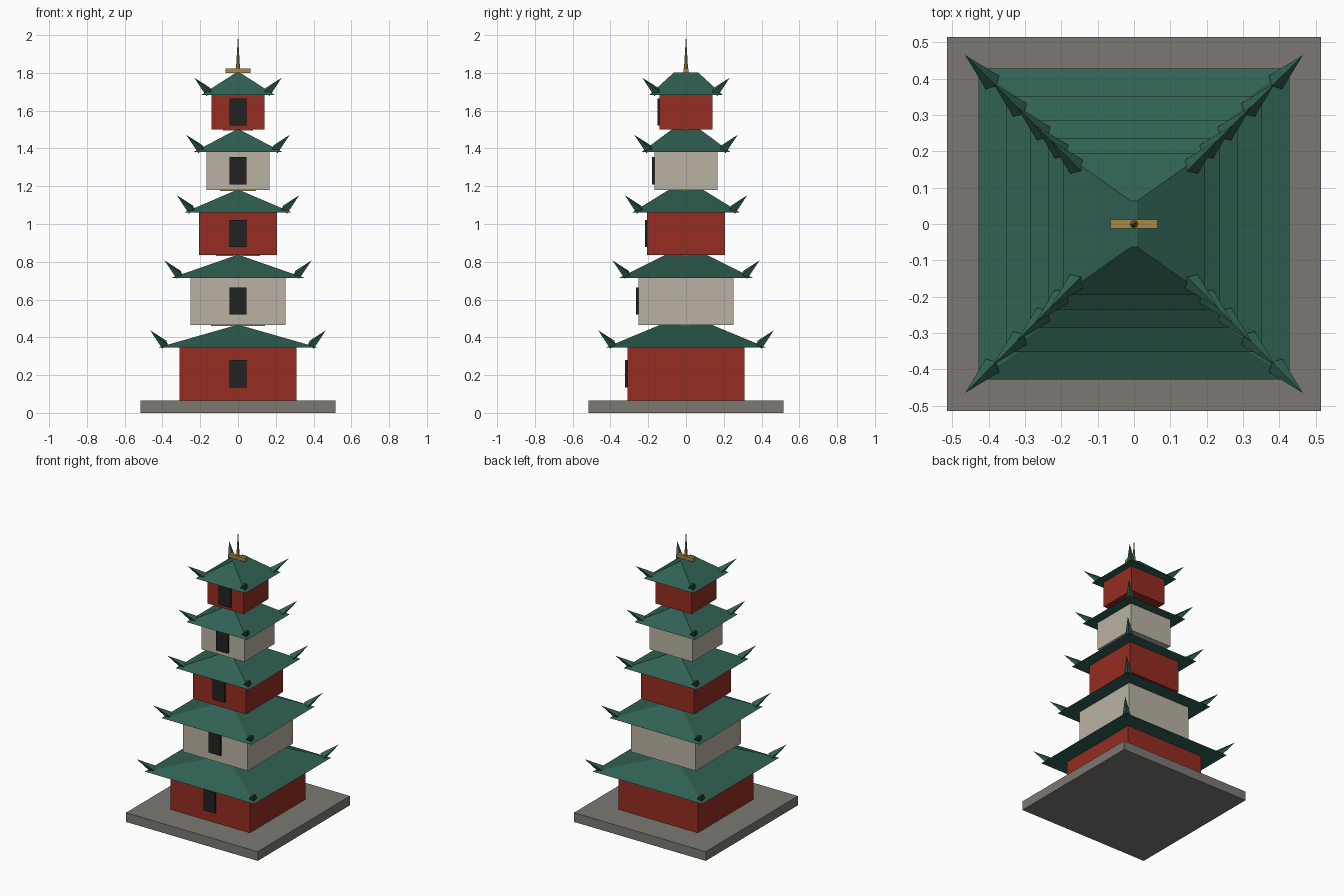
import bpy
import bmesh
from mathutils import Vector

cube = bpy.data.objects.get("Cube")
if cube:
    bpy.data.objects.remove(cube, do_unlink=True)


def material(name, r, g, b):
    mat = bpy.data.materials.new(name)
    mat.use_nodes = True
    mat.diffuse_color = (r, g, b, 1)
    mat.node_tree.nodes["Principled BSDF"].inputs["Base Color"].default_value = (r, g, b, 1)
    return mat


STONE = material("grey stone", 0.20, 0.19, 0.17)
RED = material("red wall", 0.30, 0.026, 0.016)
CREAM = material("cream wall", 0.49, 0.45, 0.37)
GREEN = material("green tile", 0.03, 0.12, 0.088)
DARK = material("dark door", 0.016, 0.016, 0.016)
GOLD = material("gold", 0.40, 0.25, 0.055)


def finish(name, bm, mat):
    bmesh.ops.recalc_face_normals(bm, faces=bm.faces)
    mesh = bpy.data.meshes.new(name)
    bm.to_mesh(mesh)
    bm.free()
    mesh.materials.append(mat)
    obj = bpy.data.objects.new(name, mesh)
    bpy.context.collection.objects.link(obj)


def tapered_box(name, mat, bottom, top, z0, z1, y=0):
    """Box whose bottom and top have their own (x, y) half sizes."""
    bm = bmesh.new()
    bmesh.ops.create_cube(bm, size=2)
    for v in bm.verts:
        half, z = (top, z1) if v.co.z > 0 else (bottom, z0)
        v.co = (v.co.x * half[0], v.co.y * half[1] + y, z)
    finish(name, bm, mat)


def box(name, mat, hx, hy, z0, z1, y=0):
    tapered_box(name, mat, (hx, hy), (hx, hy), z0, z1, y)


def eave_horns(name, eave, z):
    """Four-sided spikes sweeping up and out from each roof corner."""
    bm = bmesh.new()
    for sx in (-1, 1):
        for sy in (-1, 1):
            out = Vector((sx, sy, 0)).normalized()
            side = Vector((-out.y, out.x, 0))
            centre = Vector((sx, sy, 0)) * (eave - 0.038) + Vector((0, 0, z + 0.016))
            tip = Vector((sx, sy, 0)) * (eave + 0.037) + Vector((0, 0, z + 0.092))
            up = (tip - centre).cross(side).normalized()
            ring = [bm.verts.new(centre + d * 0.026) for d in (side, up, -side, -up)]
            point = bm.verts.new(tip)
            bm.faces.new(ring)
            for a, b in zip(ring, ring[1:] + ring[:1]):
                bm.faces.new((a, b, point))
    finish(name, bm, GREEN)


# Stone platform
box("platform", STONE, 0.515, 0.515, 0, 0.065)

# Storeys: wall half width, wall height, eave half width
ROOF = 0.12
storeys = [(0.31, 0.28, 0.428), (0.2525, 0.25, 0.352), (0.206, 0.225, 0.287),
           (0.168, 0.20, 0.237), (0.14, 0.183, 0.195)]
z = 0.065
for i, (half, height, eave) in enumerate(storeys, 1):
    box(f"wall_{i}", CREAM if i % 2 == 0 else RED, half, half, z, z + height)
    mid = z + height / 2 + 0.002
    box(f"door_{i}", DARK, 0.046, 0.01, mid - 0.072, mid + 0.072, -half - 0.002)
    z += height
    tapered_box(f"roof_{i}", GREEN, (eave, eave), (0.008, half * 0.45), z, z + ROOF)
    eave_horns(f"eave_horns_{i}", eave, z)
    z += ROOF
    # Gold bar across the ridge
    box(f"ridge_bar_{i}", GOLD, half * 0.465, half * 0.09, z - 0.004, z + 0.02)

# Spire
bm = bmesh.new()
bmesh.ops.create_cone(bm, cap_ends=True, segments=8, radius1=0.012, radius2=0,
                      depth=2 - z)
bmesh.ops.translate(bm, verts=bm.verts, vec=(0, 0, (2 + z) / 2))
finish("spire", bm, GOLD)
